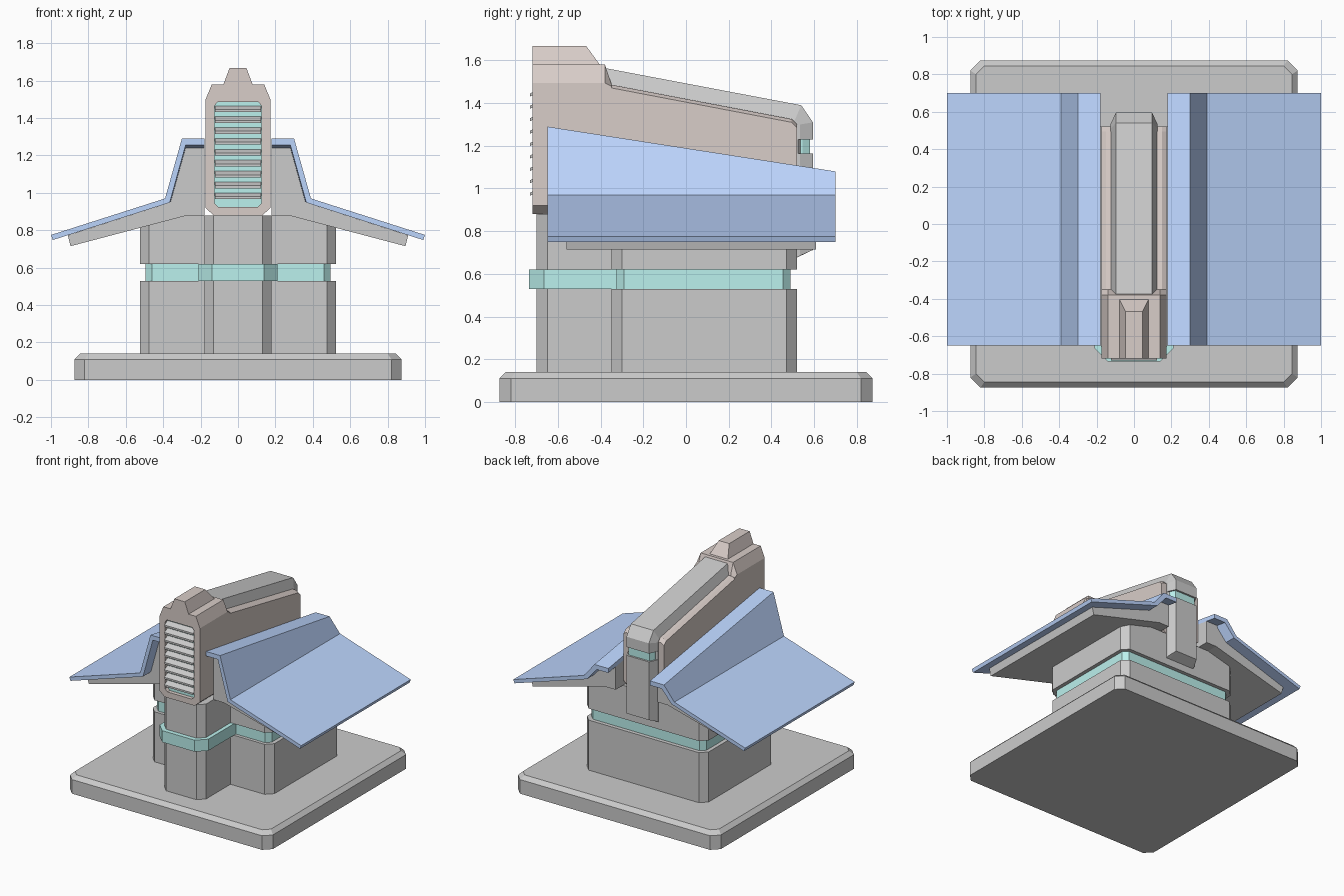
import bpy, bmesh

if "Cube" in bpy.data.objects:
    bpy.data.objects.remove(bpy.data.objects["Cube"])


def material(name, rgb):
    m = bpy.data.materials.new(name)
    m.diffuse_color = (*rgb, 1)
    m.use_nodes = True
    m.node_tree.nodes["Principled BSDF"].inputs["Base Color"].default_value = m.diffuse_color
    return m


BLUE = material("blue", (0.50, 0.66, 0.98))
TEAL = material("teal", (0.50, 0.88, 0.85))
BROWN = material("warm_grey", (0.69, 0.61, 0.58))


def loft(name, loops, mat=None):
    """Bridge equal-length point loops and cap both ends."""
    bm = bmesh.new()
    rings = [[bm.verts.new(p) for p in loop] for loop in loops]
    n = len(rings[0])
    for a, b in zip(rings, rings[1:]):
        for i in range(n):
            j = (i + 1) % n
            bm.faces.new((a[i], a[j], b[j], b[i]))
    bm.faces.new(rings[0])
    bm.faces.new(rings[-1])
    bmesh.ops.recalc_face_normals(bm, faces=bm.faces)
    me = bpy.data.meshes.new(name)
    bm.to_mesh(me)
    bm.free()
    ob = bpy.data.objects.new(name, me)
    bpy.context.collection.objects.link(ob)
    if mat:
        me.materials.append(mat)
    return ob


def sym(half):
    """Complete a right-hand half outline with its mirror image."""
    return half + [(-x, v) for x, v in reversed(half)]


def at_z(pts, z):
    return [(x, y, z) for x, y in pts]


def at_y(pts, y):
    return [(x, y, z) for x, z in pts]


def at_x(pts, x):
    return [(x, y, z) for y, z in pts]


def octagon(r, c):
    return sym([(r - c, -r), (r, -r + c), (r, r - c), (r - c, r)])


# Base slab with sloped rim
loft("base", [at_z(octagon(0.875, 0.055), 0), at_z(octagon(0.875, 0.055), 0.11),
              at_z(octagon(0.845, 0.045), 0.14)])

# Main block with front column, split by the glowing band
body = sym([(0.13, -0.70), (0.18, -0.65), (0.18, -0.35), (0.475, -0.35),
            (0.525, -0.30), (0.525, 0.47), (0.475, 0.52)])
band = sym([(0.14, -0.735), (0.21, -0.665), (0.21, -0.325), (0.46, -0.325),
            (0.495, -0.29), (0.495, 0.455), (0.46, 0.49)])
loft("lower_body", [at_z(body, 0.14), at_z(body, 0.53)])
loft("upper_body", [at_z(body, 0.62), at_z(body, 0.88)])
loft("body_band", [at_z(band, 0.53), at_z(band, 0.62)], TEAL)

# Roof panels and their supports: the ridge gets lower towards the back
for s, side in ((1, "right"), (-1, "left")):
    def roof(y):
        d = (y + 0.65) * 0.1556
        pts = [(0.18, 1.29 - d), (0.30, 1.29 - d), (0.39, 0.97), (1.0, 0.775),
               (0.99, 0.748), (0.365, 0.948), (0.28, 1.255 - d), (0.18, 1.255 - d)]
        return [(s * x, y, z) for x, z in pts]

    def support(y):
        t = 1.255 - (y + 0.65) * 0.1556
        pts = [(0.18, t), (0.28, t), (0.365, 0.948), (0.91, 0.773),
               (0.895, 0.715), (0.27, 0.88), (0.18, 0.88)]
        return [(s * x, y, z) for x, z in pts]

    loft(side + "_roof", [roof(-0.65), roof(0.70)], BLUE)
    loft(side + "_roof_support", [support(-0.56), support(0.61)])


# Central fin behind the head
def fin(top):
    return sym([(0.13, 0.88), (0.175, 0.92), (0.175, top - 0.015), (0.15, top)])


loft("fin", [at_y(fin(1.49), -0.37), at_y(fin(1.325), 0.495),
             at_y(fin(1.30), 0.52)], BROWN)

# Dark spine over the fin, chamfered on both sides, with a rear notch
outer = [(-0.40, 1.568), (0.54, 1.39), (0.595, 1.31), (0.595, 1.23), (0.545, 1.23),
         (0.545, 1.165), (0.595, 1.165), (0.595, 0.712), (0.50, 0.667),
         (0.50, 0.95), (-0.40, 0.95)]
inner = [(-0.40, 1.49), (0.51, 1.32), (0.535, 1.30), (0.535, 1.23), (0.525, 1.23),
         (0.525, 1.165), (0.535, 1.165), (0.535, 0.685), (0.50, 0.667),
         (0.50, 0.95), (-0.40, 0.95)]
loft("spine", [at_x(inner, -0.125), at_x(outer, -0.097),
               at_x(outer, 0.097), at_x(inner, 0.125)])
light = sym([(0.11, 0.52), (0.11, 0.545), (0.09, 0.58)])
loft("rear_light", [at_z(light, 1.165), at_z(light, 1.23)], TEAL)

# Head block with a vent recess cut in the front
head_pts = sym([(0.13, 0.88), (0.175, 0.92), (0.175, 1.495), (0.14, 1.58)])
head_end = sym([(0.13, 0.88), (0.175, 0.92), (0.175, 1.48), (0.14, 1.49)])
head = loft("head", [at_y(head_pts, -0.72), at_y(head_pts, -0.38),
                     at_y(head_end, -0.35)], BROWN)
vent = sym([(0.105, 0.925), (0.125, 0.945), (0.125, 1.465), (0.11, 1.485)])
cutter = loft("vent_cutter", [at_y(vent, -0.80), at_y(vent, -0.67)])
cutter.hide_render = True
cut = head.modifiers.new("vent", "BOOLEAN")
cut.operation = "DIFFERENCE"
cut.solver = "EXACT"
cut.object = cutter
bpy.context.view_layer.objects.active = head
bpy.ops.object.modifier_apply(modifier=cut.name)
bpy.data.objects.remove(cutter)
loft("vent_panel", [at_y(vent, -0.69), at_y(vent, -0.665)], TEAL)

# Tilted vent slats
for i in range(9):
    z = 1.45 - i * 0.0582
    slat = [(-0.73, z - 0.018), (-0.73, z - 0.004), (-0.685, z + 0.018), (-0.685, z + 0.004)]
    loft(f"vent_slat_{i + 1}", [at_x(slat, -0.124), at_x(slat, 0.124)])

# Crest on top of the head
loft("crest", [[(x, y, z) for x, y, z in
                ((-0.08, yb, 1.575), (0.08, yb, 1.575), (0.045, yt, 1.668), (-0.045, yt, 1.668))]
               for yb, yt in ((-0.72, -0.72), (-0.40, -0.468))], BROWN)
